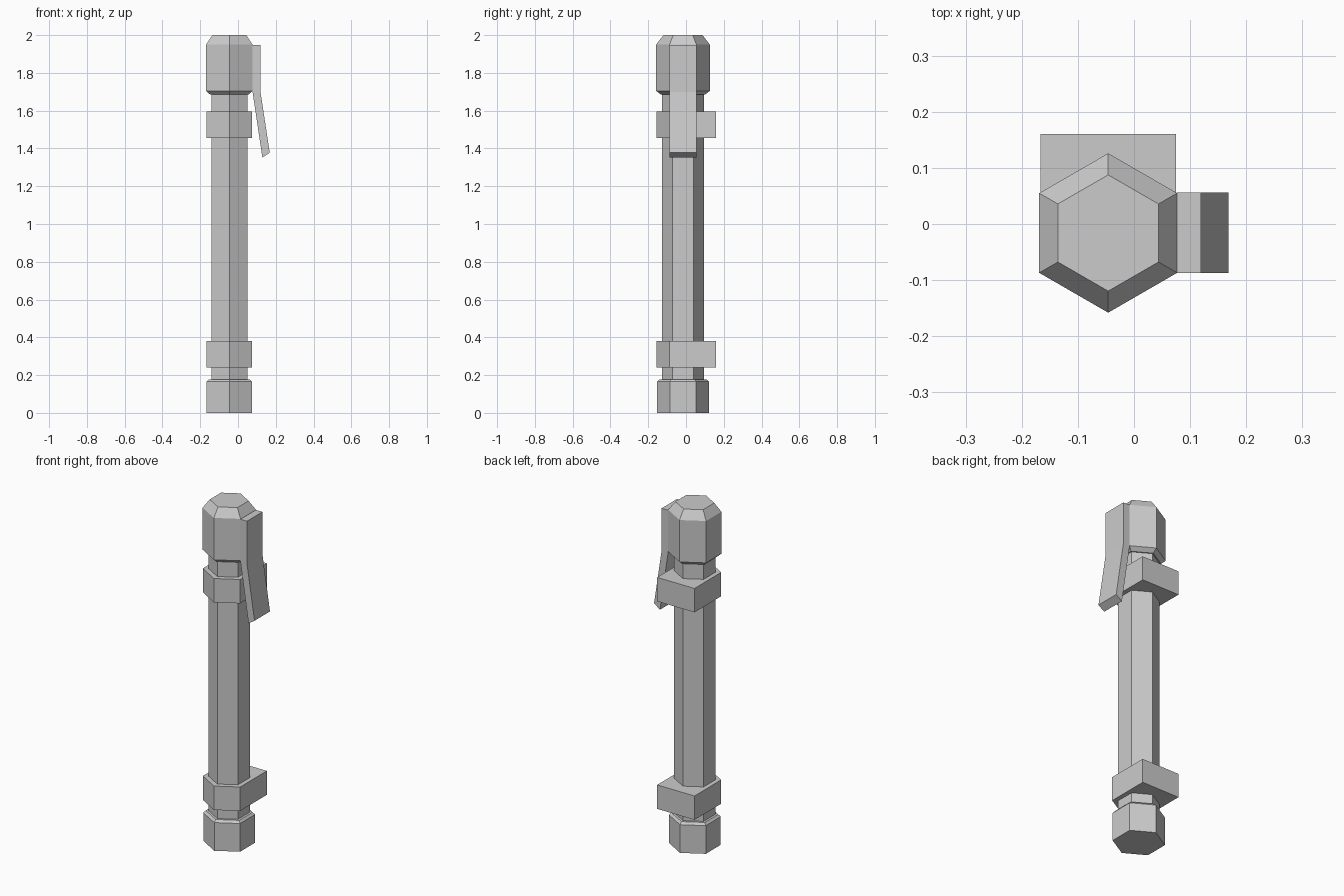
import bpy, bmesh
from math import sin, cos, pi

if "Cube" in bpy.data.objects:
    bpy.data.objects.remove(bpy.data.objects["Cube"])

CX, CY = -0.046, -0.016   # axis of the hexagonal barrel
R_HEAD = 0.142


def make_object(name, bm):
    bmesh.ops.recalc_face_normals(bm, faces=bm.faces)
    mesh = bpy.data.meshes.new(name)
    bm.to_mesh(mesh)
    bm.free()
    obj = bpy.data.objects.new(name, mesh)
    bpy.context.collection.objects.link(obj)
    return obj


def hex_stack(name, profile):
    """Six-sided solid from (radius, z) levels, with points facing +/-y."""
    bm = bmesh.new()
    rings = [[bm.verts.new((CX + r * sin(i * pi / 3), CY + r * cos(i * pi / 3), z))
              for i in range(6)] for r, z in profile]
    bm.faces.new(rings[0])
    bm.faces.new(rings[-1])
    for a, b in zip(rings, rings[1:]):
        for i in range(6):
            j = (i + 1) % 6
            bm.faces.new((a[i], a[j], b[j], b[i]))
    return make_object(name, bm)


def extrude_outline(name, points, offset):
    """Prism from an outline pushed along an offset vector."""
    bm = bmesh.new()
    face = bm.faces.new([bm.verts.new(p) for p in points])
    result = bmesh.ops.extrude_face_region(bm, geom=[face], use_keep_orig=True)
    verts = [v for v in result["geom"] if isinstance(v, bmesh.types.BMVert)]
    bmesh.ops.translate(bm, verts=verts, vec=offset)
    return make_object(name, bm)


# Barrel, foot and chamfered cap
hex_stack("barrel", [(0.110, 0.12), (0.110, 1.75)])
hex_stack("foot", [(0.138, 0.0), (0.138, 0.165), (0.125, 0.178)])
hex_stack("cap", [(0.117, 1.685), (R_HEAD, 1.705), (R_HEAD, 1.95), (0.1035, 2.0)])

# Mounting collars: pointed front, square back
half = 0.121
outline = [(CX, -0.157), (CX + half, -0.087), (CX + half, 0.16),
           (CX - half, 0.16), (CX - half, -0.087)]
for name, z in (("lower_collar", 0.24), ("upper_collar", 1.455)):
    extrude_outline(name, [(x, y, z) for x, y in outline], (0, 0, 0.14))

# Bent pocket clip on the right side of the cap
clip = [(0.077, 1.948), (0.119, 1.948), (0.119, 1.70), (0.168, 1.378),
        (0.129, 1.352), (0.077, 1.70)]
extrude_outline("clip", [(x, -0.087, z) for x, z in clip], (0, 0.143, 0))
